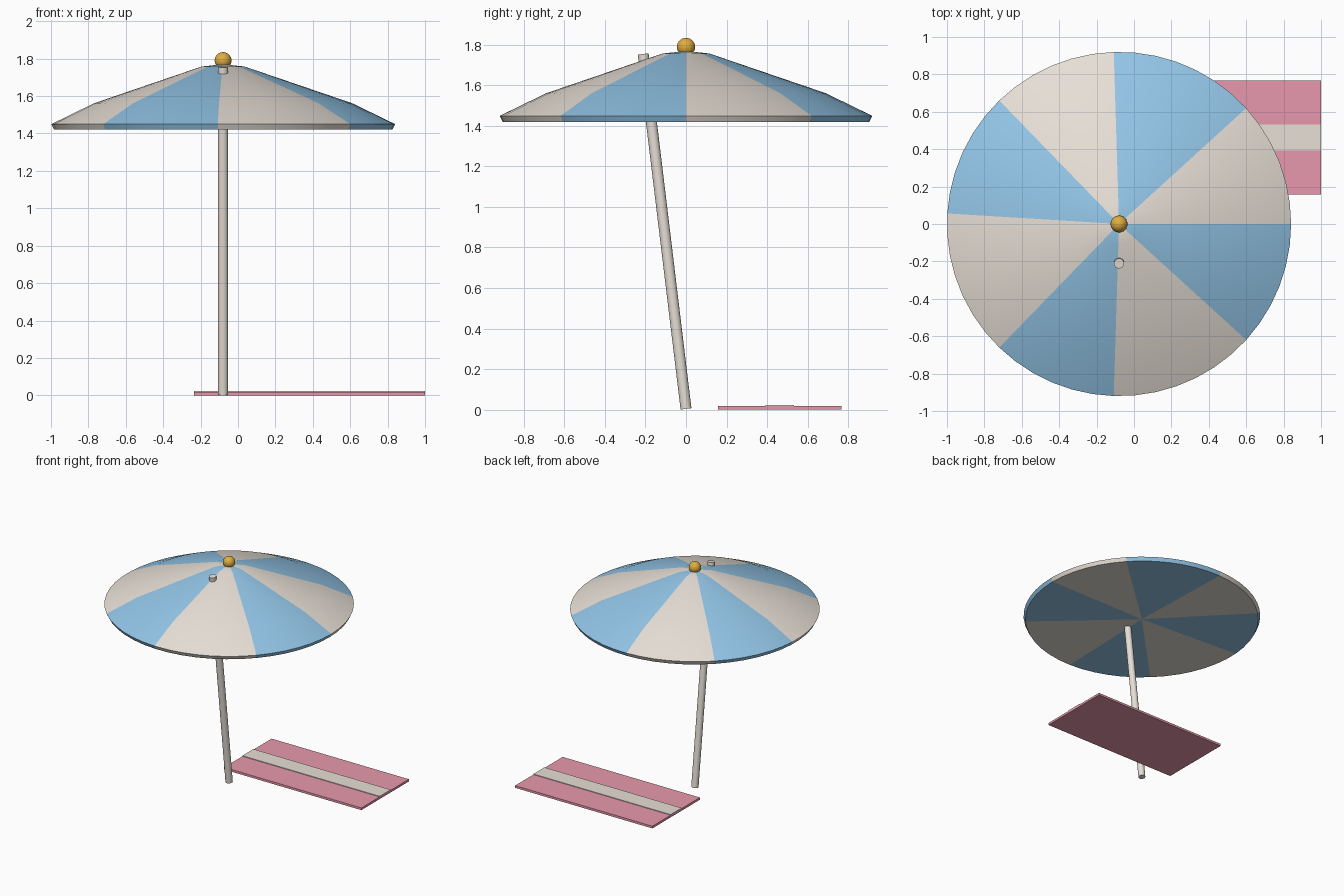
import bpy, bmesh, math
from mathutils import Matrix, Vector

if "Cube" in bpy.data.objects:
    bpy.data.objects.remove(bpy.data.objects["Cube"])


def material(name, rgb):
    m = bpy.data.materials.new(name)
    m.diffuse_color = (*rgb, 1)
    m.use_nodes = True
    m.node_tree.nodes["Principled BSDF"].inputs["Base Color"].default_value = m.diffuse_color
    return m


CREAM = material("cream", (0.82, 0.76, 0.69))
BLUE = material("sky_blue", (0.29, 0.56, 0.80))
PINK = material("pink", (0.88, 0.35, 0.46))
GOLD = material("gold", (0.75, 0.42, 0.05))


def finish(name, bm, mats, smooth=False):
    bmesh.ops.recalc_face_normals(bm, faces=bm.faces)
    me = bpy.data.meshes.new(name)
    bm.to_mesh(me)
    bm.free()
    ob = bpy.data.objects.new(name, me)
    bpy.context.collection.objects.link(ob)
    for m in mats:
        me.materials.append(m)
    if smooth:
        bpy.ops.object.select_all(action='DESELECT')
        ob.select_set(True)
        bpy.context.view_layer.objects.active = ob
        bpy.ops.object.shade_smooth_by_angle(angle=math.radians(35))
    return ob


def box(name, lo, hi, mat):
    bm = bmesh.new()
    lo, hi = Vector(lo), Vector(hi)
    bmesh.ops.create_cube(bm, size=1, matrix=Matrix.Translation((lo + hi) / 2)
                          @ Matrix.Diagonal((*(hi - lo), 1)))
    return finish(name, bm, [mat])


CX = -0.08

# Canopy: closed lathe with eight alternating panels and a flat underside
N, PANELS = 51, 8
profile = [(0.905, 1.42), (0.92, 1.45), (0.69, 1.562), (0.115, 1.758)]
bm = bmesh.new()
rings = [[bm.verts.new((CX + r * math.cos(2 * math.pi * i / N),
                        r * math.sin(2 * math.pi * i / N), z))
          for i in range(N)] for r, z in profile]
bottom = bm.verts.new((CX, 0, 1.42))
top = bm.verts.new((CX, 0, 1.77))
for i in range(N):
    j = (i + 1) % N
    faces = [bm.faces.new((a[i], a[j], b[j], b[i])) for a, b in zip(rings, rings[1:])]
    faces.append(bm.faces.new((rings[-1][i], rings[-1][j], top)))
    faces.append(bm.faces.new((rings[0][j], rings[0][i], bottom)))
    for f in faces:
        f.material_index = int((i + 0.5) * PANELS / N + 1e-6) % 2
finish("canopy", bm, [CREAM, BLUE], True)

# Leaning pole, poking through the canopy
TILT, LENGTH, R = 0.12, 1.765, 0.027
bm = bmesh.new()
bmesh.ops.create_cone(bm, cap_ends=True, segments=20, radius1=R, radius2=R, depth=LENGTH,
                      matrix=Matrix.Translation((CX, 0, R * math.sin(TILT)))
                      @ Matrix.Rotation(TILT, 4, 'X')
                      @ Matrix.Translation((0, 0, LENGTH / 2)))
finish("pole", bm, [CREAM], True)

# Finial ball
bm = bmesh.new()
bmesh.ops.create_uvsphere(bm, u_segments=24, v_segments=14, radius=0.045,
                          matrix=Matrix.Translation((CX, 0, 1.79)))
finish("finial", bm, [GOLD], True)

# Towel with raised centre stripe
box("towel", (-0.235, 0.157, 0), (1.0, 0.768, 0.018), PINK)
box("towel_stripe", (-0.235, 0.392, 0.016), (1.0, 0.533, 0.023), CREAM)
